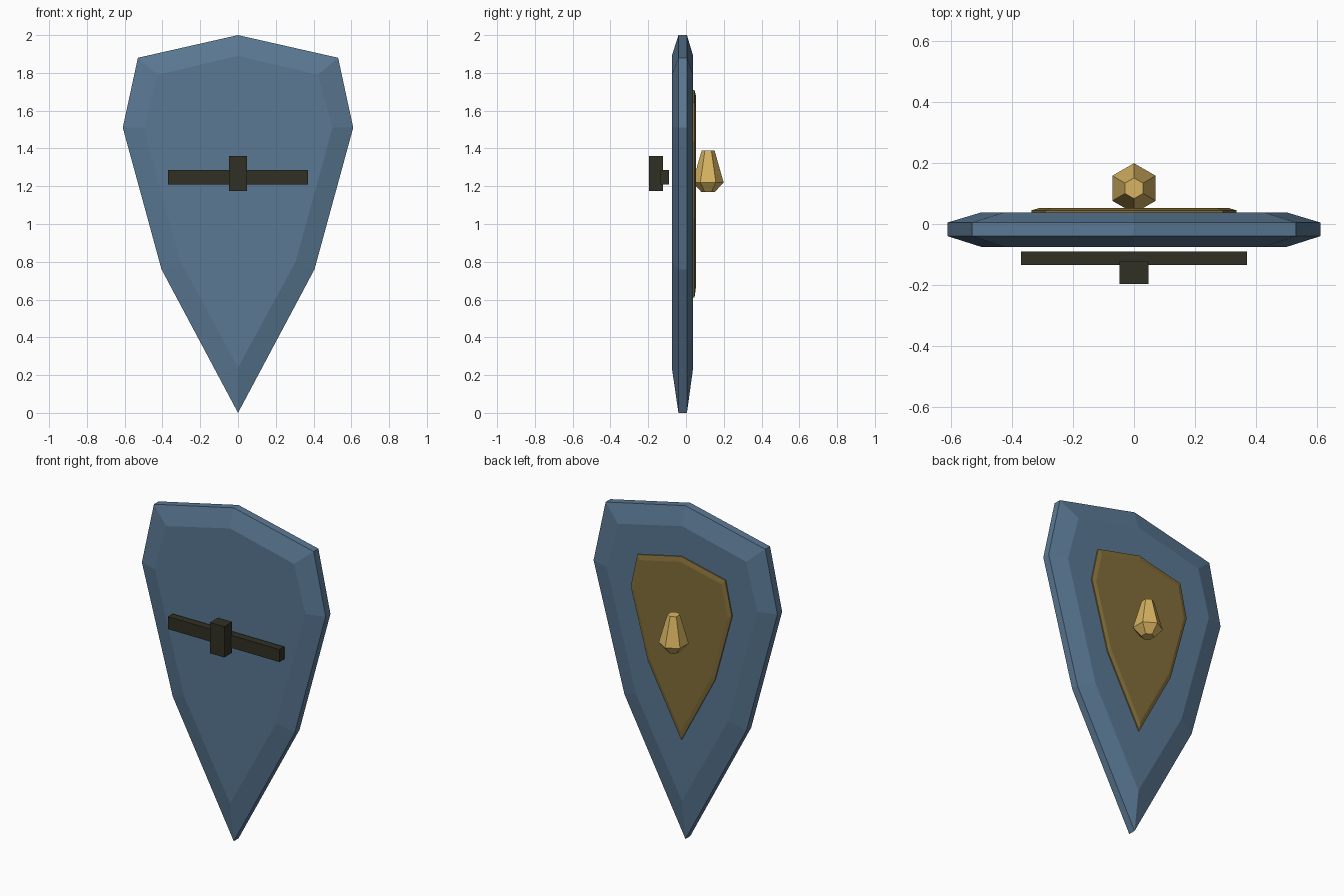
import bpy, bmesh
from math import cos, sin, pi
from mathutils import Vector

if "Cube" in bpy.data.objects:
    bpy.data.objects.remove(bpy.data.objects["Cube"])


def material(name, rgb):
    mat = bpy.data.materials.new(name)
    mat.use_nodes = True
    mat.diffuse_color = (*rgb, 1)
    mat.node_tree.nodes["Principled BSDF"].inputs["Base Color"].default_value = (*rgb, 1)
    return mat


def finish(name, bm, mat):
    bmesh.ops.recalc_face_normals(bm, faces=bm.faces)
    mesh = bpy.data.meshes.new(name)
    bm.to_mesh(mesh)
    bm.free()
    mesh.materials.append(mat)
    obj = bpy.data.objects.new(name, mesh)
    bpy.context.collection.objects.link(obj)
    return obj


def loft(name, rings, mat):
    """Skin a stack of matching closed rings and cap both ends."""
    bm = bmesh.new()
    loops = [[bm.verts.new(p) for p in ring] for ring in rings]
    for a, b in zip(loops, loops[1:]):
        for i in range(len(a)):
            j = (i + 1) % len(a)
            bm.faces.new((a[i], a[j], b[j], b[i]))
    bm.faces.new(loops[0])
    bm.faces.new(loops[-1])
    return finish(name, bm, mat)


def mirrored(half, y, scale=1.0, lift=0.0):
    """Full symmetric outline from its right half, placed at depth y."""
    full = half + [(-x, z) for x, z in half[-2:0:-1]]
    return [Vector((x * scale, y, z * scale + lift)) for x, z in full]


def hexagon(radius, z, y):
    return [Vector((radius * cos(pi / 2 + i * pi / 3),
                    y + radius * sin(pi / 2 + i * pi / 3), z)) for i in range(6)]


def box(name, low, high, mat):
    bm = bmesh.new()
    bmesh.ops.create_cube(bm, size=1)
    low, high = Vector(low), Vector(high)
    for v in bm.verts:
        v.co = (low + high) / 2 + v.co * (high - low)
    return finish(name, bm, mat)


blue = material("steel blue", (0.102, 0.188, 0.292))
bronze = material("dark bronze", (0.227, 0.156, 0.042))
gold = material("pale gold", (0.68, 0.456, 0.12))
dark = material("dark grip", (0.031, 0.030, 0.018))

# Shield body with bevelled rim on both sides
outer = [(0, 2), (0.53, 1.88), (0.61, 1.51), (0.405, 0.76), (0, 0)]
inner = [(0, 1.89), (0.425, 1.79), (0.5, 1.51), (0.305, 0.8), (0, 0.24)]
loft("shield_body", [mirrored(inner, -0.075), mirrored(outer, -0.04),
                     mirrored(outer, 0.005), mirrored(inner, 0.038)], blue)

# Raised plate in the same outline
loft("raised_plate", [mirrored(outer, 0.03, 0.55, 0.61),
                      mirrored(outer, 0.045, 0.55, 0.61),
                      mirrored(outer, 0.052, 0.51, 0.66)], bronze)

# Faceted stud
loft("faceted_stud", [hexagon(r, z, 0.117) for r, z in
                      ((0.036, 1.17), (0.082, 1.22), (0.034, 1.39))], gold)

# Grip behind the body
box("grip_bar", (-0.37, -0.135, 1.21), (0.37, -0.09, 1.285), dark)
box("grip_block", (-0.047, -0.197, 1.175), (0.047, -0.122, 1.36), dark)
